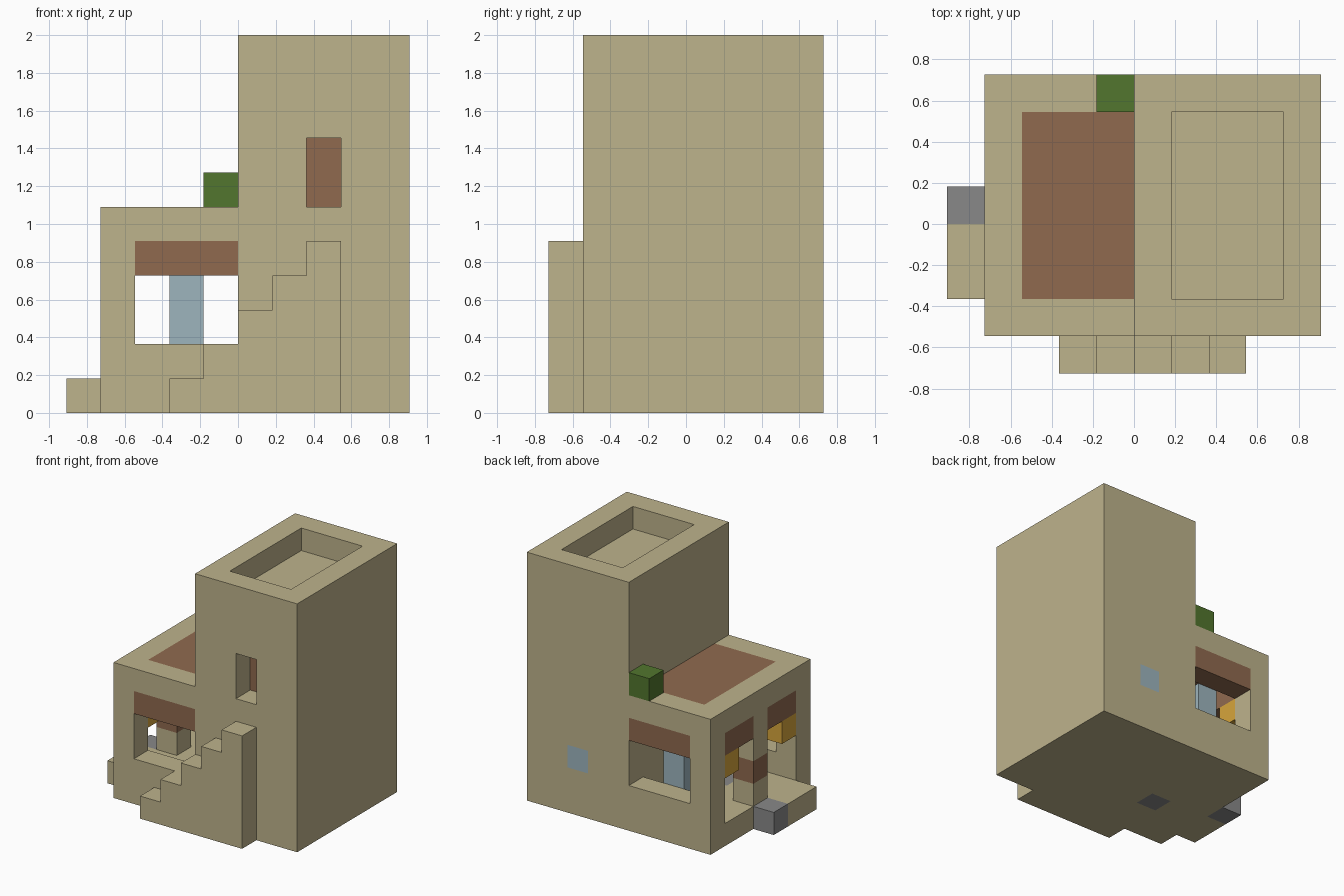
import bpy, bmesh
from itertools import product

cube = bpy.data.objects.get("Cube")
if cube:
    bpy.data.objects.remove(cube, do_unlink=True)

UNIT = 2 / 11  # the house is laid out on a block grid, eleven blocks tall


def material(name, rgb):
    linear = [((c / 255 + 0.055) / 1.055) ** 2.4 for c in rgb] + [1]
    mat = bpy.data.materials.new(name)
    mat.use_nodes = True
    mat.diffuse_color = linear
    shader = next(n for n in mat.node_tree.nodes if n.type == 'BSDF_PRINCIPLED')
    shader.inputs["Base Color"].default_value = linear
    shader.inputs["Roughness"].default_value = 0.9
    return mat


sand = material("sandstone", (190, 179, 140))
wood = material("brown_wood", (144, 106, 79))
glass = material("pale_blue_glass", (157, 181, 190))
gold = material("gold", (215, 165, 60))
leaf = material("leaf_green", (82, 118, 46))
stone = material("grey_stone", (137, 137, 137))


def cells(boxes):
    """All grid cells covered by boxes given as x, y and z ranges."""
    return {c for box in boxes for c in product(*(range(*r) for r in box))}


def part(name, mat, boxes, cuts=()):
    """Outer skin of the boxes minus the cuts, merged into large flat faces."""
    solid = cells(boxes) - cells(cuts)
    bm = bmesh.new()
    verts = {}

    def vert(p):
        if p not in verts:
            verts[p] = bm.verts.new([v * UNIT for v in p])
        return verts[p]

    for cell in sorted(solid):
        for axis, side in product(range(3), (0, 1)):
            neighbour = list(cell)
            neighbour[axis] += 1 if side else -1
            if tuple(neighbour) in solid:
                continue
            quad = []
            for i, j in ((0, 0), (1, 0), (1, 1), (0, 1)):
                p = list(cell)
                p[axis] += side
                p[(axis + 1) % 3] += i
                p[(axis + 2) % 3] += j
                quad.append(vert(tuple(p)))
            bm.faces.new(quad if side else quad[::-1])
    bmesh.ops.dissolve_limit(bm, angle_limit=0.01, verts=bm.verts[:], edges=bm.edges[:])
    mesh = bpy.data.meshes.new(name)
    bm.to_mesh(mesh)
    bm.free()
    mesh.materials.append(mat)
    obj = bpy.data.objects.new(name, mesh)
    bpy.context.collection.objects.link(obj)
    return obj


# Inserts that sit in matching holes of the walls
roof = ((-3, 0), (-2, 3), (5, 6))
front_lintel = ((-3, 0), (-3, -2), (4, 5))
back_lintel = ((-3, 0), (3, 4), (4, 5))
window_lintel = ((-4, -3), (1, 3), (4, 5))
door_lintel = ((-4, -3), (-2, 0), (4, 5))
pillar_band = ((-4, -3), (0, 1), (2, 3))
tower_door = ((2, 3), (-2, -1), (6, 8))
tower_pane = ((2, 3), (3, 4), (2, 3))
hearth = ((-2, -1), (-1, 0), (0, 1))

# Tower and low house, hollowed out
part("walls", sand,
     [((0, 5), (-3, 4), (0, 11)), ((-4, 0), (-3, 4), (0, 6))],
     [((-3, 0), (-2, 3), (1, 6)),      # room
      ((-3, 0), (-3, 4), (2, 5)),      # front and back windows
      ((-4, -3), (1, 3), (1, 5)),      # side window
      ((-4, -3), (-2, 0), (1, 5)),     # side door
      ((1, 4), (-2, 3), (10, 11)),     # tower terrace
      ((2, 3), (-3, -2), (6, 8)),      # tower doorway
      pillar_band, tower_door, tower_pane, hearth])

# Wooden parts
for name, box in (("roof_panel", roof), ("front_lintel", front_lintel),
                  ("back_lintel", back_lintel), ("side_window_lintel", window_lintel),
                  ("side_door_lintel", door_lintel), ("pillar_band", pillar_band),
                  ("tower_door", tower_door)):
    part(name, wood, [box])

# Staircase climbing along the front
part("front_stairs", sand,
     [((i - 2, i - 1), (-4, -3), (0, i + 1)) for i in range(5)])

# Side porch and stone block
part("side_porch", sand, [((-5, -4), (-2, 0), (0, 1))])
part("stone_block", stone, [((-5, -4), (0, 1), (0, 1))])
part("hearth", stone, [hearth])

# Glass, lamps and plant
part("tower_pane", glass, [tower_pane])
part("glass_column", glass, [((-2, -1), (2, 3), (1, 4))])
part("window_lamp", gold, [((-4, -3), (2, 3), (3, 4))])
part("door_lamp", gold, [((-4, -3), (-2, -1), (3, 4))])
part("roof_bush", leaf, [((-1, 0), (3, 4), (6, 7))])
